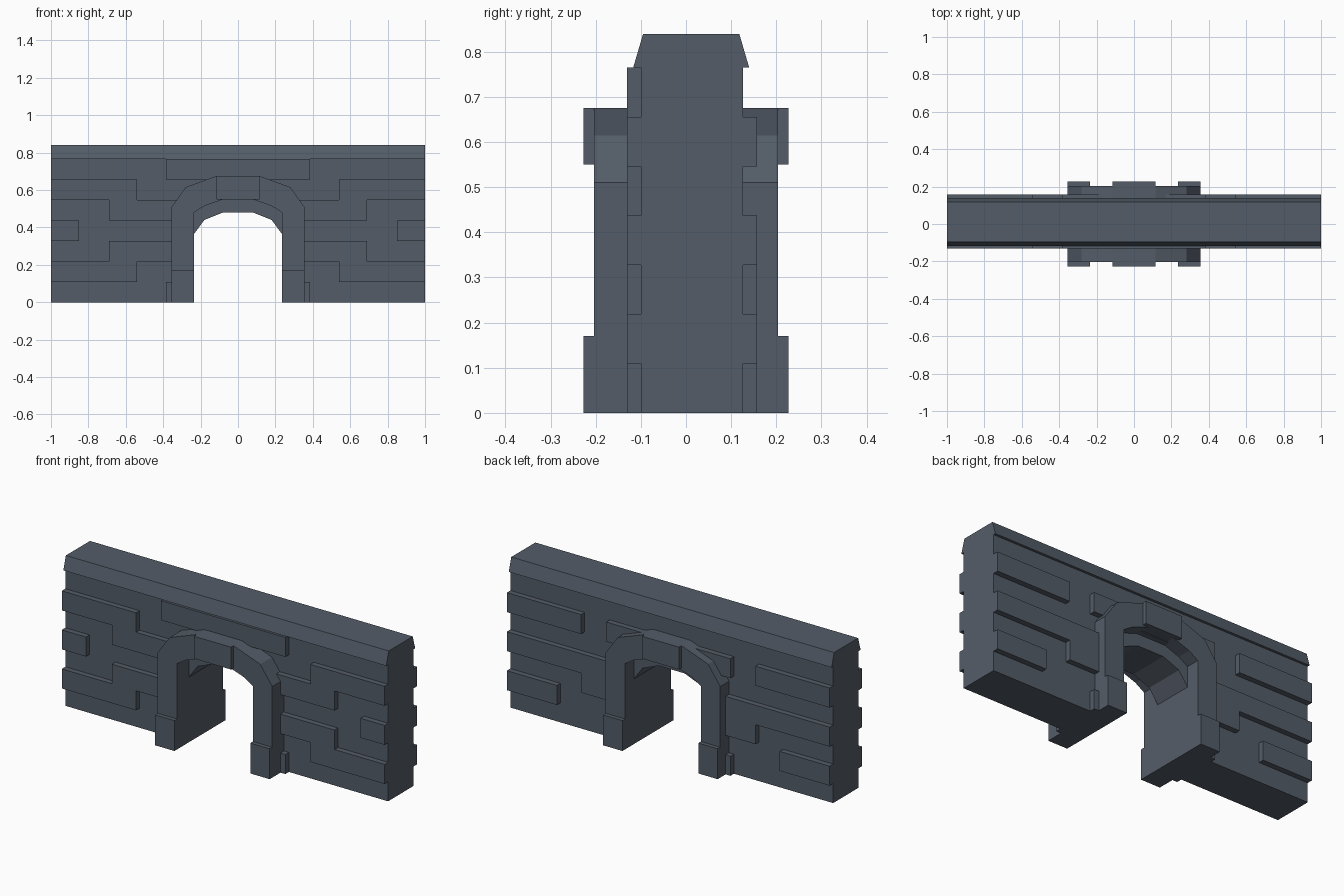
import bpy, bmesh

if "Cube" in bpy.data.objects:
    bpy.data.objects.remove(bpy.data.objects["Cube"])

# One dark slate stone colour
stone = bpy.data.materials.new("dark slate stone")
stone.diffuse_color = (0.088, 0.108, 0.138, 1)
stone.use_nodes = True
stone.node_tree.nodes["Principled BSDF"].inputs["Base Color"].default_value = stone.diffuse_color


def finish(name, bm):
    bmesh.ops.recalc_face_normals(bm, faces=bm.faces)
    me = bpy.data.meshes.new(name)
    bm.to_mesh(me)
    bm.free()
    me.materials.append(stone)
    ob = bpy.data.objects.new(name, me)
    bpy.context.collection.objects.link(ob)
    return ob


def prism(bm, pts, axis, a, b):
    """Extrude a 2D profile along x (pts are y,z) or y (pts are x,z)."""
    def place(p, t):
        return (t, p[0], p[1]) if axis == "x" else (p[0], t, p[1])
    lo = [bm.verts.new(place(p, a)) for p in pts]
    hi = [bm.verts.new(place(p, b)) for p in pts]
    bm.faces.new(lo)
    bm.faces.new(hi[::-1])
    n = len(pts)
    for i in range(n):
        bm.faces.new((lo[i], hi[i], hi[(i + 1) % n], lo[(i + 1) % n]))


def box(bm, x0, x1, y0, y1, z0, z1):
    prism(bm, [(x0, z0), (x1, z0), (x1, z1), (x0, z1)], "y", y0, y1)


def symmetric(right):
    """Complete a right-half path (bottom to top) into a full arch path."""
    return right + [(-x, z) for x, z in reversed(right)]


FRONT, BACK, CAP_Z = -0.10, 0.126, 0.765

# Wall body with the arched opening cut into its outline
opening = symmetric([(0.235, 0), (0.235, 0.365), (0.18, 0.44), (0.08, 0.48)])
bm = bmesh.new()
prism(bm, [(1, 0), (1, CAP_Z), (-1, CAP_Z), (-1, 0)] + opening[::-1], "y", FRONT, BACK)
finish("wall", bm)

# Sloped coping along the top
bm = bmesh.new()
prism(bm, [(-0.117, CAP_Z), (0.14, CAP_Z), (0.118, 0.84), (-0.095, 0.84)], "x", -1, 1)
finish("coping", bm)

# Raised stone courses: (row, inner x, outer x), mirrored left and right
ROW = CAP_Z / 7
front_rows = [(0, 0.30, 0.385), (1, 0.54, 1), (2, 0.30, 0.69), (3, 0.85, 1),
              (4, 0.30, 0.69), (5, 0.54, 1), (6, 0, 0.385)]
back_rows = [(0, 0.30, 0.385), (1, 0.69, 1), (2, 0.30, 0.54), (3, 0.30, 1),
             (5, 0.54, 1), (5, 0, 0.385)]
# the second front course stops at the same joint as the fifth
for name, rows, y0, y1 in (("front_stones", front_rows, -0.131, FRONT),
                           ("back_stones", back_rows, BACK, 0.157)):
    bm = bmesh.new()
    for r, a, b in rows:
        z0, z1 = r * ROW, (r + 1) * ROW
        if a == 0:
            box(bm, -b, b, y0, y1, z0, z1)
        else:
            box(bm, a, b, y0, y1, z0, z1)
            box(bm, -b, -a, y0, y1, z0, z1)
    finish(name, bm)

# Arch surrounds, keystones and foot blocks on both faces
outer = symmetric([(0.355, 0), (0.355, 0.51), (0.28, 0.615), (0.115, 0.675)])
inner = symmetric([(0.235, 0), (0.235, 0.48), (0.18, 0.515), (0.08, 0.55)])
for side, s, wall_y in (("front", -1, FRONT), ("back", 1, BACK)):
    bm = bmesh.new()
    prism(bm, outer + inner[::-1], "y", wall_y, s * 0.204)
    finish(side + "_arch_surround", bm)
    bm = bmesh.new()
    box(bm, -0.115, 0.115, s * 0.15, s * 0.227, 0.55, 0.675)
    finish(side + "_keystone", bm)
    bm = bmesh.new()
    for x0, x1 in ((-0.355, -0.235), (0.235, 0.355)):
        box(bm, x0, x1, s * 0.15, s * 0.227, 0, 0.17)
    finish(side + "_foot_blocks", bm)
